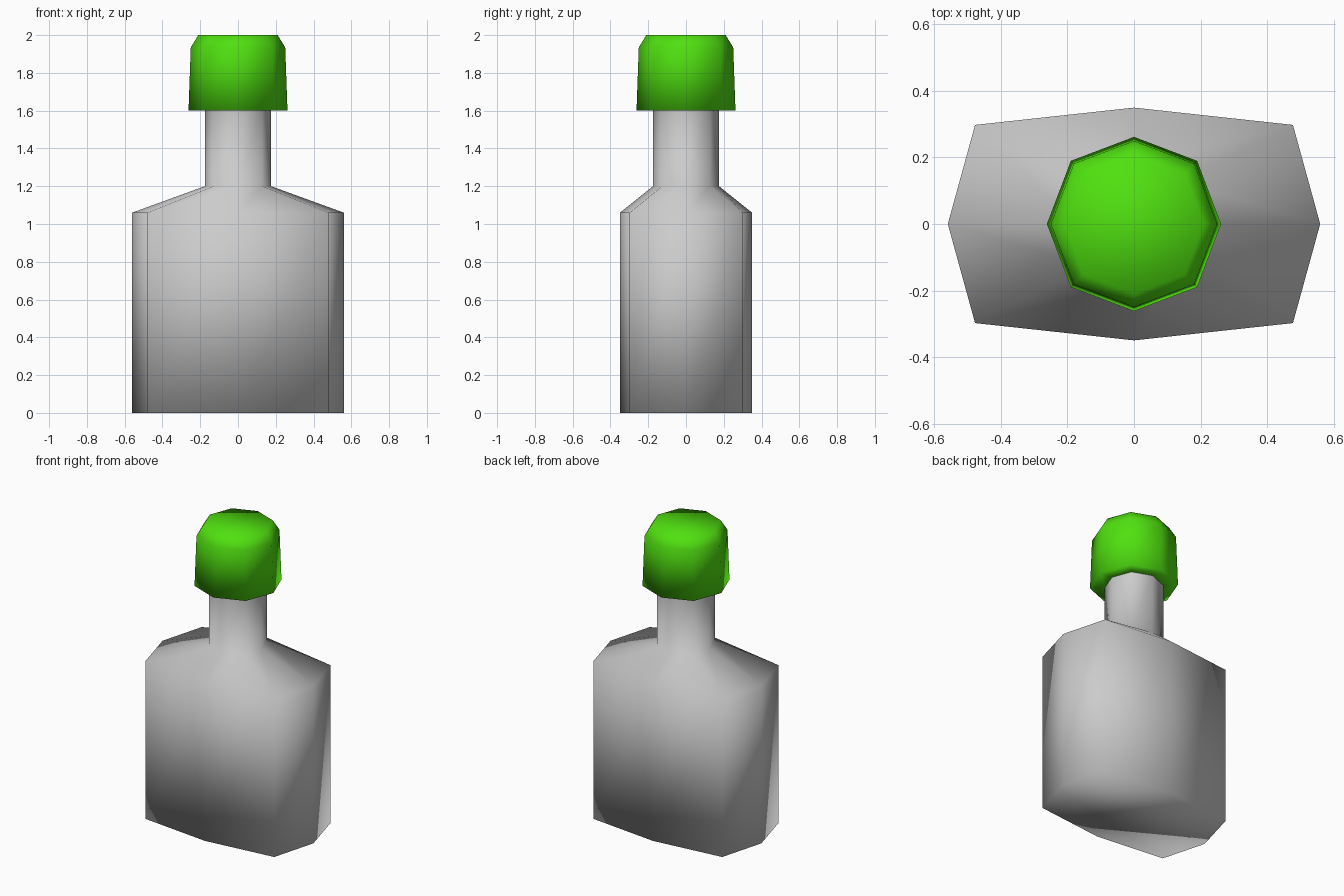
import bpy, bmesh

if "Cube" in bpy.data.objects:
    bpy.data.objects.remove(bpy.data.objects["Cube"])


def octagon(rx, ry, dx, dy, z):
    """Eight points: axis points at rx / ry, diagonal points at (dx, dy)."""
    return [(rx, 0, z), (dx, dy, z), (0, ry, z), (-dx, dy, z),
            (-rx, 0, z), (-dx, -dy, z), (0, -ry, z), (dx, -dy, z)]


def round_ring(r, z):
    return octagon(r, r, r * 0.725, r * 0.725, z)


def loft(name, rings, close_bottom, close_top):
    bm = bmesh.new()
    loops = [[bm.verts.new(p) for p in ring] for ring in rings]
    for a, b in zip(loops, loops[1:]):
        for i in range(8):
            j = (i + 1) % 8
            bm.faces.new((a[i], a[j], b[j], b[i]))
    if close_bottom:
        bm.faces.new(loops[0][::-1])
    if close_top:
        bm.faces.new(loops[-1])
    for f in bm.faces:
        f.smooth = True
    mesh = bpy.data.meshes.new(name)
    bm.to_mesh(mesh)
    bm.free()
    obj = bpy.data.objects.new(name, mesh)
    bpy.context.collection.objects.link(obj)
    return obj


# Bottle: flat-sided body, sloped shoulder, and neck
loft("bottle_body", [
    octagon(0.56, 0.35, 0.478, 0.298, 0.0),
    octagon(0.56, 0.35, 0.478, 0.298, 1.06),
    round_ring(0.175, 1.20),
    round_ring(0.175, 1.60),
], True, False)

# Cap: underside rim, slightly tapered wall, bevelled top
cap = loft("bottle_cap", [
    round_ring(0.175, 1.60),
    round_ring(0.262, 1.60),
    round_ring(0.25, 1.935),
    round_ring(0.21, 2.0),
], False, True)

green = bpy.data.materials.new("cap_green")
green.diffuse_color = (0.08, 0.75, 0.005, 1)
green.use_nodes = True
green.node_tree.nodes["Principled BSDF"].inputs["Base Color"].default_value = green.diffuse_color
cap.data.materials.append(green)
